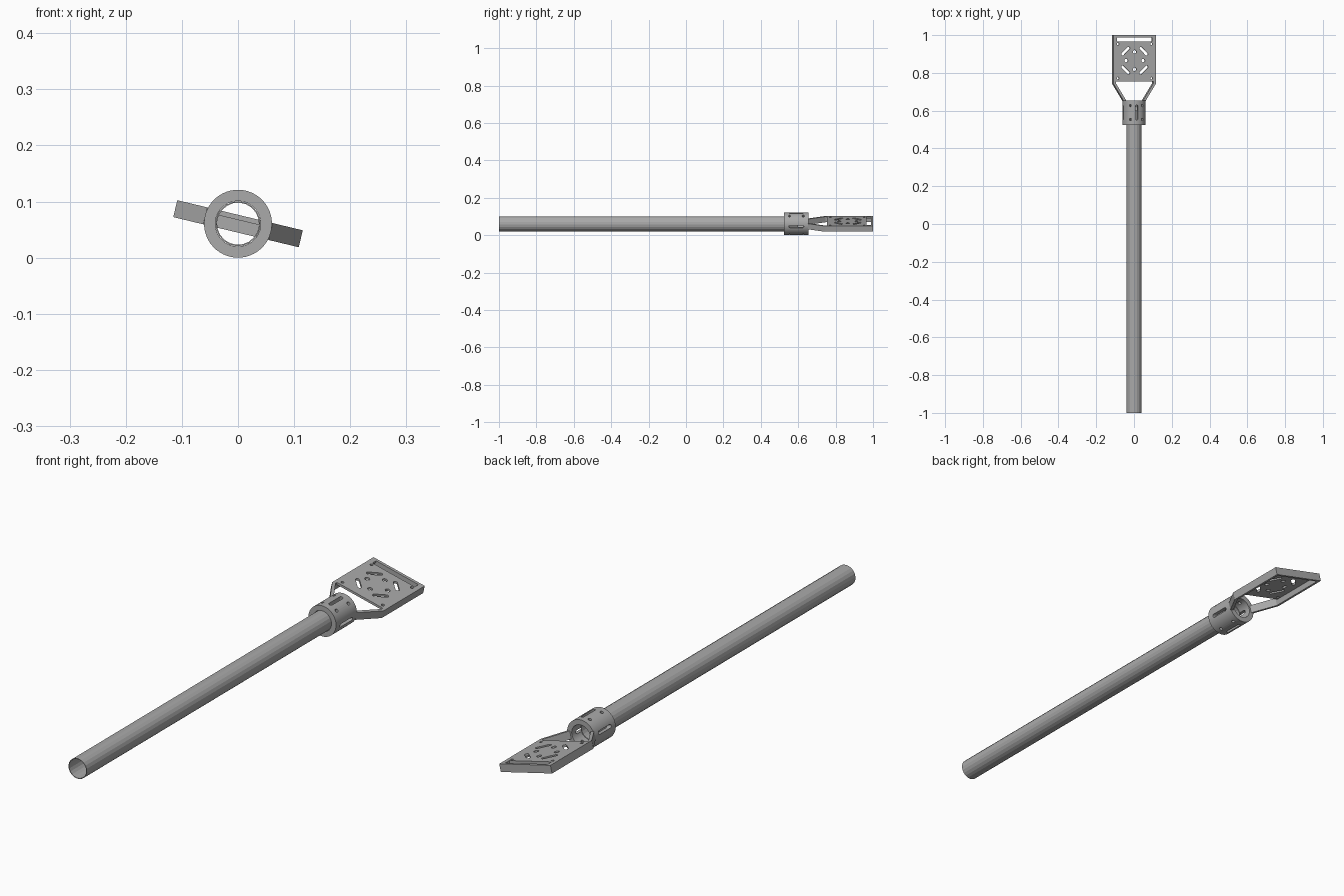
import bpy, bmesh
from math import sin, cos, pi, radians
from mathutils import Matrix, Vector

cube = bpy.data.objects.get("Cube")
if cube:
    bpy.data.objects.remove(cube, do_unlink=True)

AXIS_Z = 0.0605
TILT = Matrix.Translation((0, 0, AXIS_Z)) @ Matrix.Rotation(radians(13.5), 4, 'Y')
PLATE_Y = 0.865      # centre of the hole pattern
COLLAR_Y = 0.59
HALF = 0.0155        # half depth of the bracket

grey = bpy.data.materials.new("grey metal")
grey.use_nodes = True
grey.diffuse_color = (0.4, 0.4, 0.4, 1)
grey.node_tree.nodes["Principled BSDF"].inputs["Base Color"].default_value = (0.4, 0.4, 0.4, 1)


def prism(bm, points, z0, z1, matrix=Matrix()):
    """Closed prism over a 2D outline."""
    low = [bm.verts.new(matrix @ Vector((x, y, z0))) for x, y in points]
    top = [bm.verts.new(matrix @ Vector((x, y, z1))) for x, y in points]
    bm.faces.new(low[::-1])
    bm.faces.new(top)
    n = len(points)
    for i in range(n):
        j = (i + 1) % n
        bm.faces.new((low[i], low[j], top[j], top[i]))


def slot(x, y, length, width, angle=0, steps=8):
    """Round-ended outline; equal length and width give a circle."""
    r, reach = width / 2, (length - width) / 2
    pts = []
    for side in (1, -1):
        for i in range(steps + (1 if reach > 0 else 0)):
            a = pi * i / steps + (0 if side > 0 else pi)
            pts.append(Vector((r * cos(a), r * sin(a) + side * reach)))
    turn = Matrix.Rotation(angle, 2)
    return [tuple(turn @ p + Vector((x, y))) for p in pts]


def rect(x0, x1, y0, y1):
    return [(x0, y0), (x1, y0), (x1, y1), (x0, y1)]


def finish(name, bm, matrix=TILT):
    bmesh.ops.recalc_face_normals(bm, faces=bm.faces)
    mesh = bpy.data.meshes.new(name)
    bm.to_mesh(mesh)
    bm.free()
    mesh.transform(matrix)
    mesh.materials.append(grey)
    obj = bpy.data.objects.new(name, mesh)
    bpy.context.collection.objects.link(obj)
    return obj


def cut(obj, cutter):
    cutter.hide_render = True
    mod = obj.modifiers.new("holes", 'BOOLEAN')
    mod.operation = 'DIFFERENCE'
    mod.solver = 'EXACT'
    mod.object = cutter
    bpy.context.view_layer.objects.active = obj
    bpy.ops.object.modifier_apply(modifier=mod.name)
    bpy.data.objects.remove(cutter, do_unlink=True)


def sleeve(name, outer, inner, y0, y1, sides):
    """Hollow cylinder along y."""
    bm = bmesh.new()
    rings = []
    for r, y in ((outer, y0), (outer, y1), (inner, y1), (inner, y0)):
        angles = [2 * pi * (i + 0.5) / sides for i in range(sides)]
        rings.append([bm.verts.new((r * cos(a), y, r * sin(a))) for a in angles])
    for k in range(4):
        a, b = rings[k], rings[(k + 1) % 4]
        for i in range(sides):
            j = (i + 1) % sides
            bm.faces.new((a[i], a[j], b[j], b[i]))
    return finish(name, bm)


# Long pole
sleeve("pole_tube", 0.04, 0.0375, -1, 0.6, 20)

# Clamp collar with long slots and screw holes
collar = sleeve("clamp_collar", 0.0605, 0.0405, 0.525, 0.655, 48)
bm = bmesh.new()
for deg in range(0, 360, 90):
    turn = Matrix.Rotation(radians(deg), 4, 'Y')
    prism(bm, slot(0, COLLAR_Y, 0.08, 0.014), 0.03, 0.07, turn)
for deg in (32, 148, 212, 328):
    turn = Matrix.Rotation(radians(deg), 4, 'Y')
    for dy in (-0.037, 0.037):
        prism(bm, slot(0, COLLAR_Y + dy, 0.013, 0.013), 0.03, 0.07, turn)
cut(collar, finish("collar_cutter", bm))
bpy.ops.object.select_all(action='DESELECT')
collar.select_set(True)
bpy.context.view_layer.objects.active = collar
bpy.ops.object.shade_smooth_by_angle(angle=radians(25))

# Side rails, bent inwards to meet the collar
for side, name in ((1, "left_rail"), (-1, "right_rail")):
    bm = bmesh.new()
    outline = [(0.115, 1), (0.115, 0.742), (0.06, 0.652), (0.045, 0.652),
               (0.103, 0.746), (0.103, 1)]
    prism(bm, [(side * x, y) for x, y in outline], -HALF, HALF)
    finish(name, bm)

# End wall of the bracket
bm = bmesh.new()
prism(bm, rect(-0.103, 0.103, 0.99, 1), -HALF, HALF)
finish("end_wall", bm)

# Mounting plate with its slots and holes
bm = bmesh.new()
prism(bm, rect(-0.104, 0.104, 0.755, 0.991), HALF - 0.009, HALF)
plate = finish("mounting_plate", bm)
bm = bmesh.new()
shapes = [rect(-0.095, 0.095, 0.965, 0.988)]
for i in range(4):
    a = i * pi / 2
    shapes.append(slot(0.046 * cos(a), PLATE_Y + 0.046 * sin(a), 0.019, 0.019))
    b = a + pi / 4
    shapes.append(slot(0.07 * cos(b), PLATE_Y + 0.07 * sin(b), 0.06, 0.015, b))
for x in (-0.091, 0.091):
    for y in (0.772, 0.953):
        shapes.append(slot(x, y, 0.012, 0.012))
for pts in shapes:
    prism(bm, pts, -0.01, 0.03)
cut(plate, finish("plate_cutter", bm))
